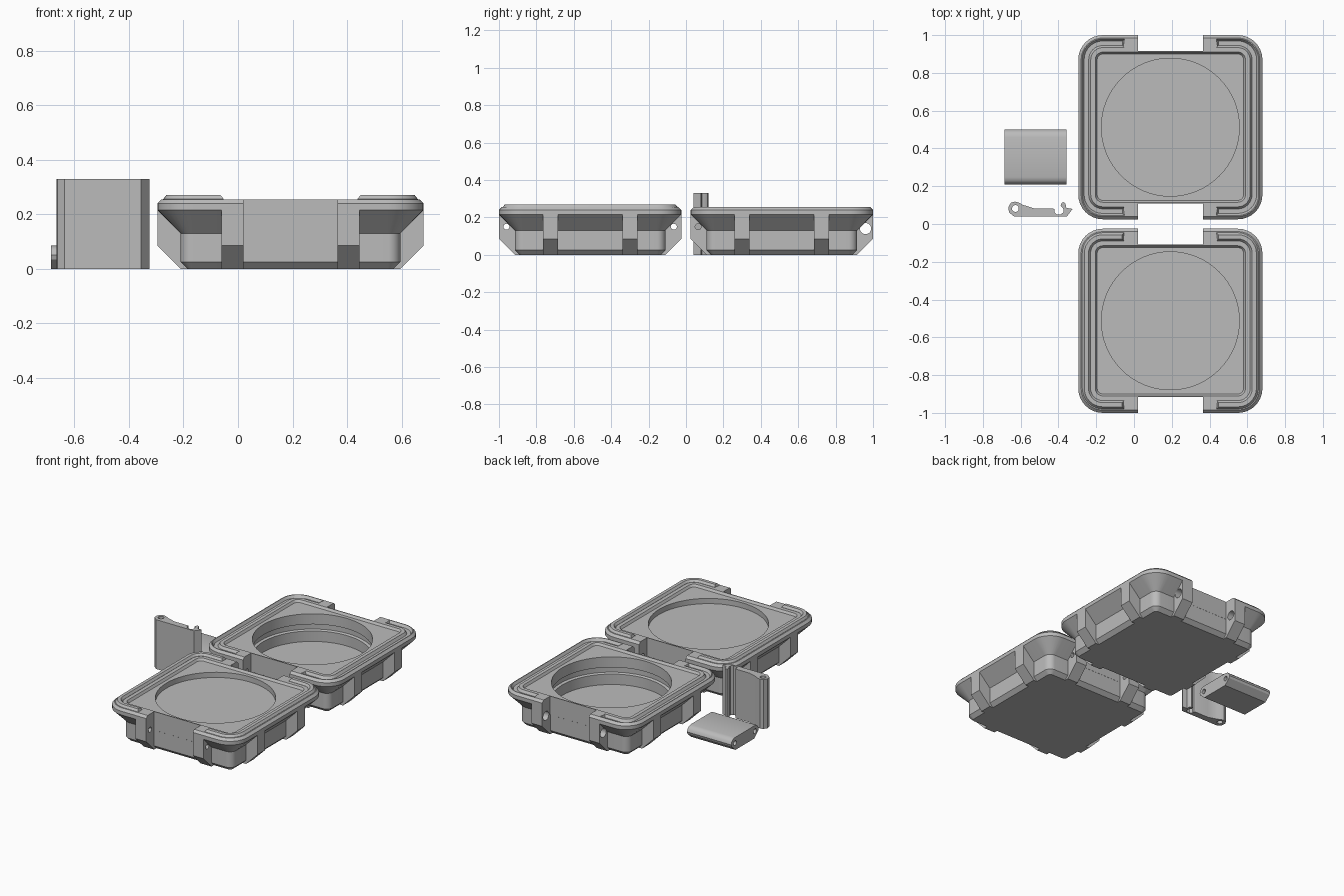
import bpy, bmesh, math
from mathutils import Vector

if "Cube" in bpy.data.objects:
    bpy.data.objects.remove(bpy.data.objects["Cube"])

grey = bpy.data.materials.new("case_grey")
grey.use_nodes = True
GREY = (0.5, 0.5, 0.5, 1)
grey.diffuse_color = GREY
grey.node_tree.nodes["Principled BSDF"].inputs["Base Color"].default_value = GREY

H = 0.4875        # half width of a case shell
RAD = 0.13        # rim corner radius
CX, CY = 0.1925, 0.5125
RIB = 0.2125      # rib distance from the shell centre
RIB_W = 0.08


def loft(name, rings, closed_rings=True, closed_path=False):
    """Skin a row of equal point rings and cap the ends."""
    bm = bmesh.new()
    vs = [[bm.verts.new(p) for p in ring] for ring in rings]
    n = len(vs[0])
    pairs = list(zip(vs, vs[1:])) + ([(vs[-1], vs[0])] if closed_path else [])
    for a, b in pairs:
        for i in range(n if closed_rings else n - 1):
            j = (i + 1) % n
            bm.faces.new((a[i], a[j], b[j], b[i]))
    if closed_path:
        for k in (0, -1):
            bm.faces.new([ring[k] for ring in vs])
    else:
        bm.faces.new(vs[0])
        bm.faces.new(vs[-1])
    bmesh.ops.recalc_face_normals(bm, faces=bm.faces)
    me = bpy.data.meshes.new(name)
    bm.to_mesh(me)
    bm.free()
    ob = bpy.data.objects.new(name, me)
    bpy.context.collection.objects.link(ob)
    me.materials.append(grey)
    return ob


def prism(name, pts, axis, lo, hi):
    """Extrude a 2D profile along x, y or z."""
    put = {"x": lambda a, b, t: (t, a, b), "y": lambda a, b, t: (a, t, b),
           "z": lambda a, b, t: (a, b, t)}[axis]
    return loft(name, [[put(a, b, t) for a, b in pts] for t in (lo, hi)])


def circle(cx, cy, r, n=24):
    return [(cx + r * math.cos(math.tau * i / n), cy + r * math.sin(math.tau * i / n))
            for i in range(n)]


def box(name, x0, x1, y0, y1, z0, z1):
    return prism(name, [(x0, y0), (x1, y0), (x1, y1), (x0, y1)], "z", z0, z1)


def corner(d, sx, sy, a0, steps=8):
    r = max(RAD - d, 0.02)
    c = H - d - r
    return [(sx * c + r * math.cos(a0 + i * math.pi / 2 / steps),
             sy * c + r * math.sin(a0 + i * math.pi / 2 / steps)) for i in range(steps + 1)]


def rounded_square(d, z):
    pts = []
    for k, (sx, sy) in enumerate([(1, 1), (-1, 1), (-1, -1), (1, -1)]):
        pts += corner(d, sx, sy, k * math.pi / 2)
    return [(x, y, z) for x, y in pts]


def u_strip(name, side, sections):
    """Strip following the rim round one side, with tapered ends."""
    rings = []
    for d, z, end in sections:
        pts = [(-end, H - d)] + corner(d, -1, 1, math.pi / 2)
        pts += corner(d, -1, -1, math.pi) + [(-end, d - H)]
        rings.append([(-side * x, y, z) for x, y in pts])
    return loft(name, rings, closed_rings=False, closed_path=True)


def apply_bool(ob, tool, op):
    m = ob.modifiers.new(op, "BOOLEAN")
    m.operation, m.solver, m.object = op, "EXACT", tool
    with bpy.context.temp_override(object=ob, active_object=ob, selected_objects=[ob]):
        bpy.ops.object.modifier_apply(modifier=m.name)
    bpy.data.objects.remove(tool)


def smooth(ob):
    bpy.ops.object.select_all(action="DESELECT")
    ob.select_set(True)
    bpy.context.view_layer.objects.active = ob
    bpy.ops.object.shade_smooth_by_angle(angle=math.radians(30))


def shell(name, y_centre, pocket_profile, end_holes):
    # Tray body: bottom chamfer, wall, flared rim, recessed top
    body = loft(name, [rounded_square(d, z) for d, z in [
        (0.11, 0), (0.085, 0.025), (0.085, 0.13), (0, 0.215), (0, 0.24),
        (0.015, 0.255), (0.09, 0.255), (0.1, 0.24)]])
    # Eight ribs under the rim
    rib = [(H - d, z) for d, z in [(0, 0.225), (0, 0.085), (0.085, 0), (0.115, 0), (0.115, 0.225)]]
    for s in (-1, 1):
        for t in (-RIB, RIB):
            prof = [(s * a, z) for a, z in rib]
            for axis in "xy":
                apply_bool(body, prism("rib", prof, axis, t - RIB_W / 2, t + RIB_W / 2), "UNION")
    # Notches at both ends, between the ribs
    w = RIB - RIB_W / 2
    for s in (-1, 1):
        ys = sorted((s * (H - 0.0845), s * (H + 0.1)))
        apply_bool(body, box("notch", -w, w, *ys, -0.1, 0.4), "DIFFERENCE")
    # Round pocket
    pocket = loft("pocket", [[(x, y, z) for x, y in circle(0, 0, r, 64)]
                             for r, z in pocket_profile])
    apply_bool(body, pocket, "DIFFERENCE")
    # Pin holes through the end ribs
    for y, z, r in end_holes:
        for t in (-RIB, RIB):
            apply_bool(body, prism("pin_hole", circle(y, z, r), "x", t - 0.045, t + 0.045), "DIFFERENCE")
    body.location = (CX, y_centre, 0)
    return body


PIN = H - 0.04
front_shell = shell("front_shell", -CY, [(0.365, 0.3), (0.365, 0.205)],
                    [(-PIN, 0.15, 0.016), (PIN, 0.15, 0.016)])
back_shell = shell("back_shell", CY,
                   [(0.365, 0.3), (0.365, 0.17), (0.382, 0.165), (0.382, 0.13),
                    (0.365, 0.125), (0.365, 0.055)],
                   [(-PIN, 0.15, 0.016), (PIN, 0.14, 0.03)])

# Sealing ridge on the front shell, matching groove in the back shell
for side, label in ((-1, "right"), (1, "left")):
    ridge = u_strip(label + "_sealing_ridge", side, [
        (0.021, 0.245, 0.245), (0.021, 0.256, 0.245), (0.032, 0.27, 0.256),
        (0.054, 0.27, 0.256), (0.065, 0.256, 0.245), (0.065, 0.245, 0.245)])
    ridge.location = (CX, -CY, 0)
    smooth(ridge)
    groove = u_strip("groove", side, [
        (0.02, 0.28, 0.243), (0.02, 0.254, 0.243), (0.031, 0.238, 0.254),
        (0.055, 0.238, 0.254), (0.066, 0.254, 0.243), (0.066, 0.28, 0.243)])
    groove.location = back_shell.location
    bpy.context.view_layer.update()
    apply_bool(back_shell, groove, "DIFFERENCE")
smooth(front_shell)
smooth(back_shell)

# Standing latch: hooked profile with a pin hole
latch = prism("standing_latch", [
    (-0.635, 0.04), (-0.662, 0.062), (-0.665, 0.09), (-0.652, 0.112), (-0.63, 0.119),
    (-0.608, 0.112), (-0.59, 0.102), (-0.53, 0.083), (-0.43, 0.083), (-0.42, 0.078),
    (-0.422, 0.062), (-0.408, 0.05), (-0.388, 0.05), (-0.374, 0.062), (-0.374, 0.08),
    (-0.388, 0.096), (-0.383, 0.112), (-0.37, 0.116), (-0.362, 0.105), (-0.358, 0.085),
    (-0.325, 0.08), (-0.355, 0.04)], "z", 0, 0.33)
apply_bool(latch, prism("pin_hole", circle(-0.628, 0.082, 0.018), "z", -0.1, 0.5), "DIFFERENCE")
smooth(latch)

# Lying hinge link: bar with rounded upper ends and a pin hole at each end
link = prism("hinge_link", [
    (0.255, 0), (0.215, 0.035), (0.21, 0.05), (0.216, 0.068), (0.229, 0.08), (0.248, 0.085),
    (0.46, 0.085), (0.48, 0.08), (0.494, 0.067), (0.5, 0.05), (0.495, 0.035), (0.455, 0)],
    "x", -0.685, -0.357)
for y in (0.25, 0.46):
    apply_bool(link, prism("pin_hole", circle(y, 0.047, 0.016), "x", -0.8, -0.2), "DIFFERENCE")
smooth(link)
